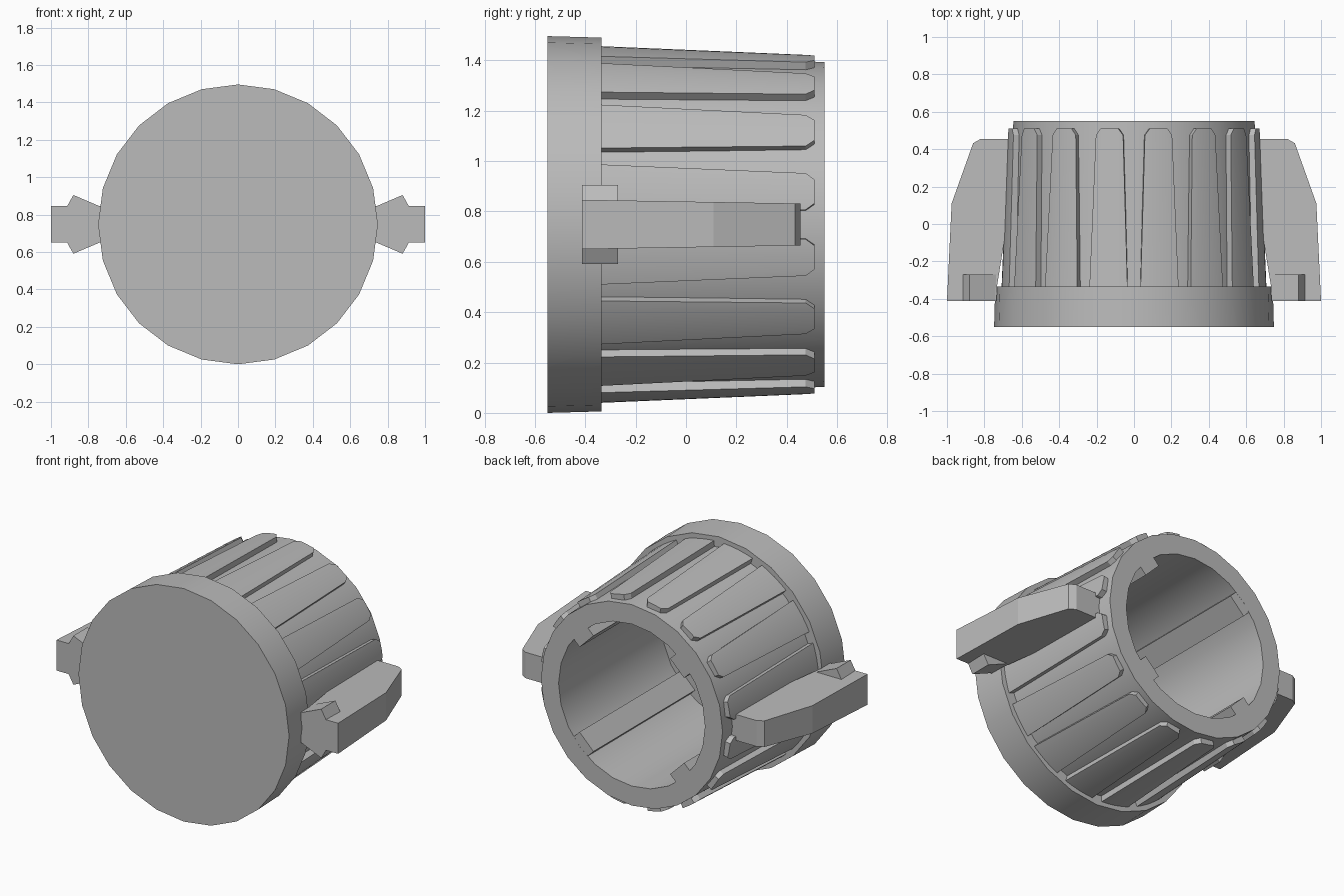
import bpy, bmesh, math
from mathutils import Matrix, Vector

cube = bpy.data.objects.get("Cube")
if cube:
    bpy.data.objects.remove(cube)

CZ = 0.748      # height of the central axis
SIDES = 24

grey = bpy.data.materials.new("plain grey")
grey.use_nodes = True
grey.diffuse_color = (0.5, 0.5, 0.5, 1)
grey.node_tree.nodes["Principled BSDF"].inputs["Base Color"].default_value = (0.5, 0.5, 0.5, 1)


def finish(bm, name, smooth=True):
    bmesh.ops.recalc_face_normals(bm, faces=bm.faces)
    mesh = bpy.data.meshes.new(name)
    bm.to_mesh(mesh)
    bm.free()
    mesh.materials.append(grey)
    obj = bpy.data.objects.new(name, mesh)
    bpy.context.collection.objects.link(obj)
    if smooth:
        bpy.ops.object.select_all(action='DESELECT')
        obj.select_set(True)
        bpy.context.view_layer.objects.active = obj
        bpy.ops.object.shade_smooth_by_angle(angle=math.radians(30))
    return obj


def polar(angle, radius, y):
    return Vector((radius * math.cos(angle), y, CZ + radius * math.sin(angle)))


def extrude(points, offset):
    """Closed prism from an outline of 3D points."""
    bm = bmesh.new()
    face = bm.faces.new([bm.verts.new(p) for p in points])
    result = bmesh.ops.extrude_face_region(bm, geom=[face], use_keep_orig=True)
    moved = [v for v in result["geom"] if isinstance(v, bmesh.types.BMVert)]
    bmesh.ops.translate(bm, verts=moved, vec=offset)
    return bm


def mirror_object(obj, axes):
    centre = bpy.data.objects.get("mirror_centre")
    if not centre:
        centre = bpy.data.objects.new("mirror_centre", None)
        centre.location.z = CZ
        centre.hide_render = True
        bpy.context.collection.objects.link(centre)
    mod = obj.modifiers.new("Mirror", 'MIRROR')
    mod.use_axis = axes
    mod.mirror_object = centre
    mod.use_mirror_merge = False


# Cup: closed flange at the front, tapered hollow sleeve open at the back
profile = [(0, -0.55), (0.748, -0.55), (0.742, -0.335), (0.675, -0.335),
           (0.645, 0.55), (0.52, 0.55), (0.51, -0.48), (0, -0.48)]
bm = bmesh.new()
verts = [bm.verts.new((r, y, CZ)) for r, y in profile]
edges = [bm.edges.new(pair) for pair in zip(verts, verts[1:])]
bmesh.ops.spin(bm, geom=verts + edges, cent=(0, 0, CZ), axis=(0, 1, 0),
               angle=math.tau, steps=SIDES, use_merge=True)
bmesh.ops.remove_doubles(bm, verts=bm.verts, dist=0.0005)
finish(bm, "flanged_sleeve")

# Raised grip pads: tapered, with clipped back corners
for i in range(16):
    middle = math.radians(22.5 * (i + 0.5))
    bm = bmesh.new()
    columns = []
    for t in (-1, -0.65, 0, 0.65, 1):
        back = 0.475 if abs(t) == 1 else 0.51
        column = []
        for y, half, outer in ((-0.34, 8.4, 0.709), (back, 6.3, 0.676)):
            a = middle + t * math.radians(half)
            column += [bm.verts.new(polar(a, outer, y)), bm.verts.new(polar(a, 0.61, y))]
        columns.append(column)
    for a, b in zip(columns, columns[1:]):
        for j, k in ((0, 2), (2, 3), (3, 1), (1, 0)):
            bm.faces.new((a[j], a[k], b[k], b[j]))
    for c in (columns[0], columns[-1]):
        bm.faces.new((c[0], c[2], c[3], c[1]))
    finish(bm, f"grip_pad_{i + 1}")

# Four square keys inside the bore
for i in range(4):
    outline = [(0.455, -0.49, -0.07), (0.56, -0.49, -0.07),
               (0.56, -0.49, 0.07), (0.455, -0.49, 0.07)]
    bm = extrude(outline, (0, 1.0395, 0))
    turn = Matrix.Rotation(math.radians(45 + 90 * i), 4, 'Y')
    bmesh.ops.transform(bm, verts=bm.verts, matrix=Matrix.Translation((0, 0, CZ)) @ turn)
    finish(bm, f"inner_key_{i + 1}", smooth=False)

# Side wings, slightly thinner towards the back
wing = [(0.735, -0.413), (1.0, -0.413), (0.975, 0.11), (0.86, 0.432), (0.82, 0.455),
        (0.62, 0.455), (0.62, -0.05), (0.687, -0.05), (0.732, -0.33)]
bm = extrude([(x, y, CZ - 0.5) for x, y in wing], (0, 0, 1))
for v in bm.verts:
    half = 0.091 - 0.017 * v.co.y
    v.co.z = CZ + math.copysign(half, v.co.z - CZ)
mirror_object(finish(bm, "side_wing", smooth=False), (True, False, False))

# Wedge lugs above and below the front of each wing
lug = [(0.735, 0.05), (0.735, 0.095), (0.88, 0.157), (0.915, 0.095), (0.915, 0.05)]
bm = extrude([(x, -0.413, CZ + z) for x, z in lug], (0, 0.143, 0))
mirror_object(finish(bm, "wing_lug", smooth=False), (True, False, True))
